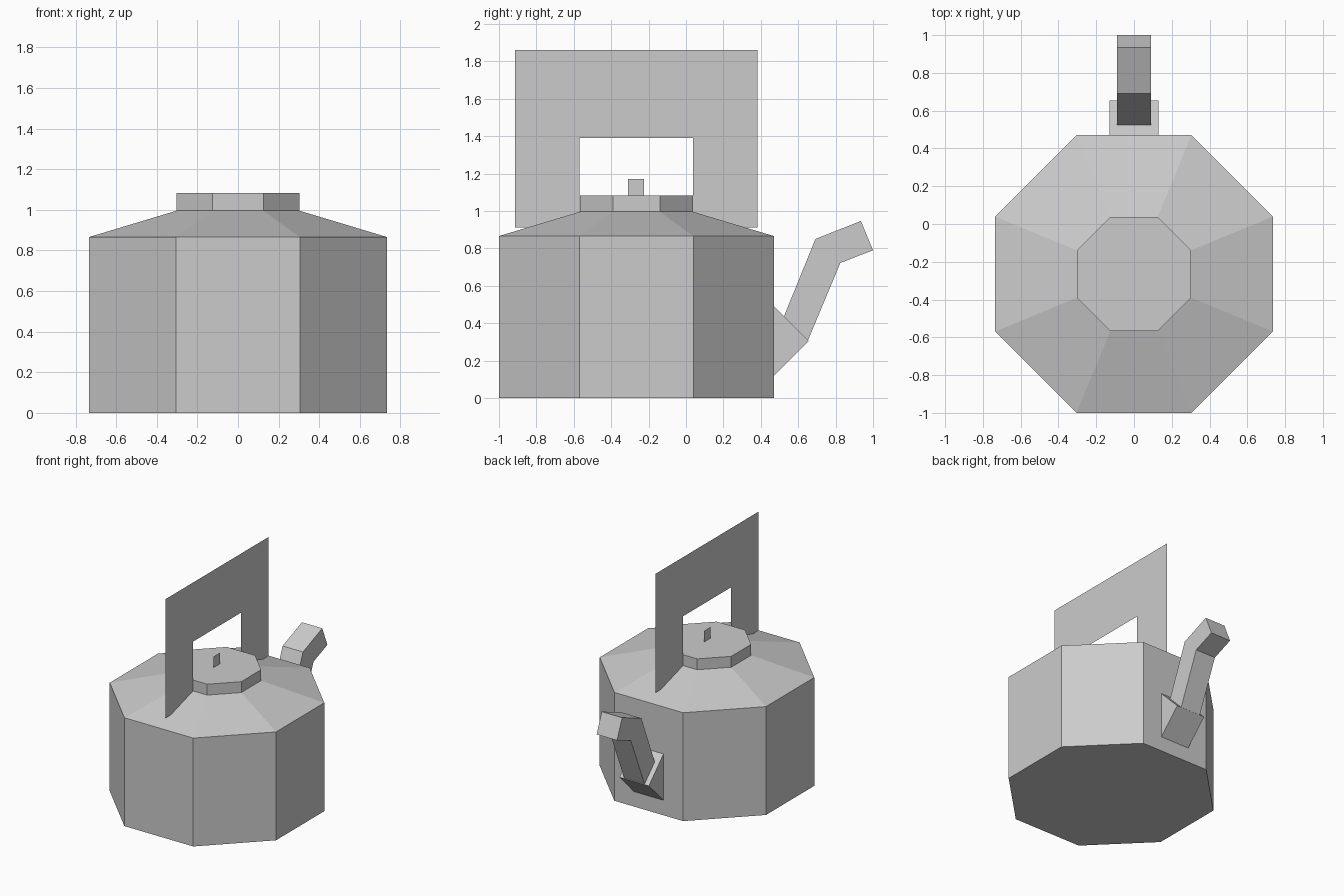
import bpy, math

if "Cube" in bpy.data.objects:
    bpy.data.objects.remove(bpy.data.objects["Cube"])

CY = -0.265  # centre of the kettle body along y


def make(name, verts, faces):
    mesh = bpy.data.meshes.new(name)
    mesh.from_pydata(verts, [], faces)
    mesh.update()
    return bpy.data.objects.new(name, mesh), bpy.context.collection


def link(pair):
    obj, coll = pair
    coll.objects.link(obj)
    return obj


def octagon_stack(name, rings, cap_bottom, cap_top):
    """Stack of octagons; rings holds (flat-to-centre distance, z)."""
    verts, faces, n = [], [], 8
    for apothem, z in rings:
        r = apothem / math.cos(math.pi / n)
        for i in range(n):
            a = math.pi / n + i * 2 * math.pi / n
            verts.append((r * math.cos(a), CY + r * math.sin(a), z))
    for k in range(len(rings) - 1):
        for i in range(n):
            j = (i + 1) % n
            faces.append((k * n + i, k * n + j, (k + 1) * n + j, (k + 1) * n + i))
    if cap_bottom:
        faces.append(tuple(reversed(range(n))))
    if cap_top:
        faces.append(tuple(range(len(verts) - n, len(verts))))
    return link(make(name, verts, faces))


def side_sheet(name, outline):
    """Thin upright sheet in the x = 0 plane from a (y, z) outline."""
    return link(make(name, [(0, y, z) for y, z in outline],
                     [tuple(range(len(outline)))]))


def tube(name, half_width, pairs):
    """Square tube through (upper point, lower point) pairs in the yz plane."""
    verts, faces = [], []
    for (uy, uz), (ly, lz) in pairs:
        verts += [(-half_width, uy, uz), (half_width, uy, uz),
                  (half_width, ly, lz), (-half_width, ly, lz)]
    for k in range(len(pairs) - 1):
        for i in range(4):
            j = (i + 1) % 4
            faces.append((4 * k + i, 4 * k + 4 + i, 4 * k + 4 + j, 4 * k + j))
    e = len(verts) - 4
    faces += [(0, 1, 2, 3), (e + 3, e + 2, e + 1, e)]
    return link(make(name, verts, faces))


# Body with sloping shoulder, and the lid on top
octagon_stack("body", [(0.735, 0), (0.735, 0.866), (0.302, 0.996)], True, False)
octagon_stack("lid", [(0.302, 0.996), (0.302, 1.083)], False, True)

# Flat lid knob and flat arch handle
side_sheet("lid_knob", [(-0.31, 1.083), (-0.225, 1.083), (-0.225, 1.172), (-0.31, 1.172)])
side_sheet("handle", [(-0.915, 0.912), (-0.57, 0.912), (-0.57, 1.39), (0.037, 1.39),
                      (0.037, 0.912), (0.382, 0.912), (0.382, 1.862), (-0.915, 1.862)])

# Wedge where the spout leaves the body
w = 0.13
wedge = [(0.47, 0.49), (0.655, 0.305), (0.47, 0.12)]
link(make("spout_base", [(x, y, z) for x in (-w, w) for y, z in wedge],
          [(0, 2, 1), (3, 4, 5), (0, 1, 4, 3), (1, 2, 5, 4)]))

# Bent square spout
tube("spout", 0.09, [((0.523, 0.435), (0.652, 0.308)),
                     ((0.692, 0.85), (0.825, 0.722)),
                     ((0.935, 0.947), (1.0, 0.79))])
